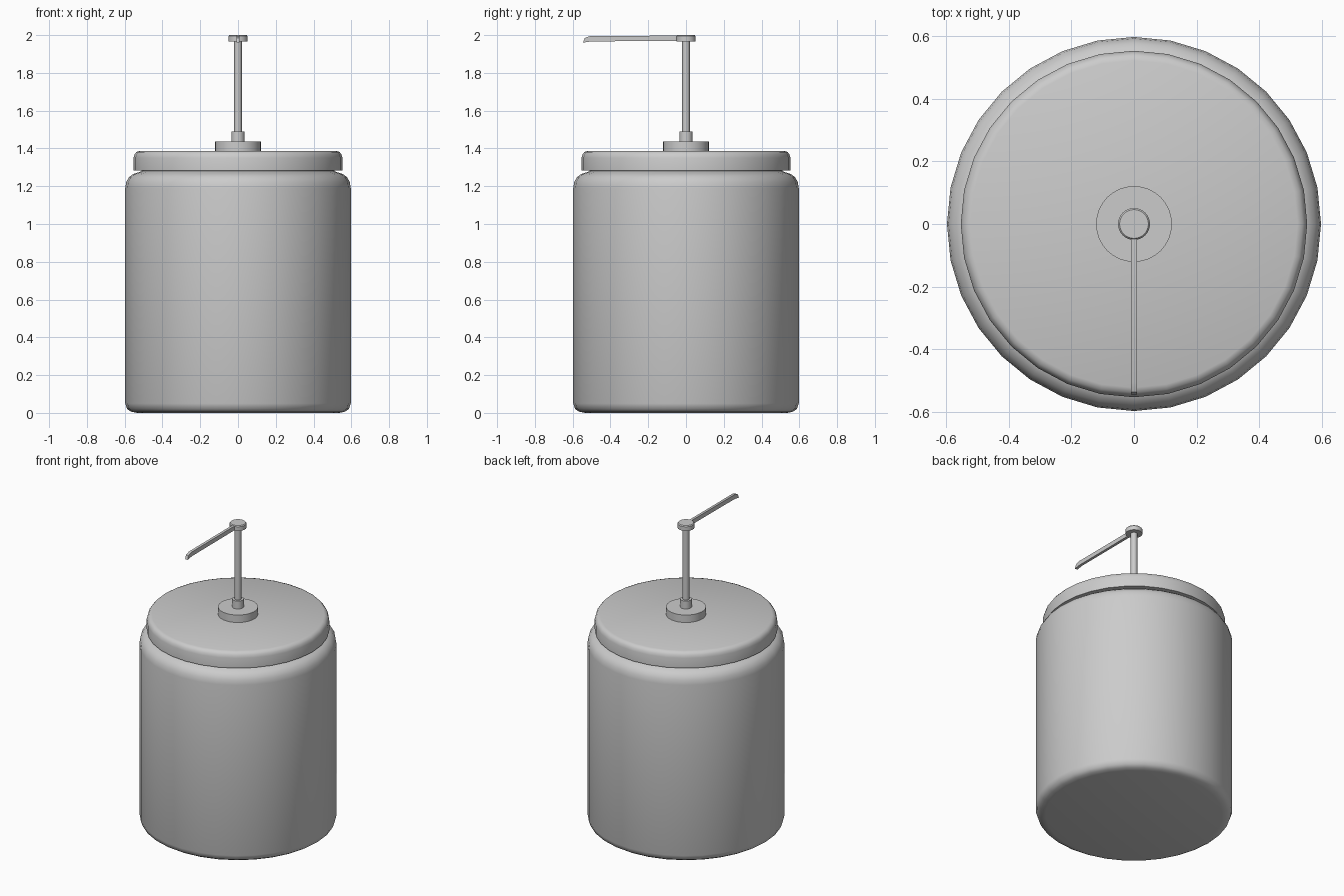
import bpy, bmesh, math

if "Cube" in bpy.data.objects:
    bpy.data.objects.remove(bpy.data.objects["Cube"])


def lathe(name, profile, sides=32, angle=35):
    """Revolve (radius, z) points around z and cap both ends."""
    bm = bmesh.new()
    rings = []
    for r, z in profile:
        rings.append([bm.verts.new((r * math.cos(2 * math.pi * i / sides),
                                    r * math.sin(2 * math.pi * i / sides), z))
                      for i in range(sides)])
    for a, b in zip(rings, rings[1:]):
        for i in range(sides):
            j = (i + 1) % sides
            bm.faces.new((a[i], a[j], b[j], b[i]))
    bm.faces.new(rings[0][::-1])
    bm.faces.new(rings[-1])
    return finish(name, bm, angle)


def finish(name, bm, angle):
    bmesh.ops.recalc_face_normals(bm, faces=bm.faces)
    mesh = bpy.data.meshes.new(name)
    bm.to_mesh(mesh)
    bm.free()
    ob = bpy.data.objects.new(name, mesh)
    bpy.context.collection.objects.link(ob)
    bpy.context.view_layer.objects.active = ob
    ob.select_set(True)
    bpy.ops.object.shade_smooth_by_angle(angle=math.radians(angle))
    ob.select_set(False)
    return ob


# Jar with rounded base, shoulder and short neck
lathe("jar_body", [(0.535, 0.0), (0.565, 0.006), (0.587, 0.02), (0.597, 0.05),
                   (0.597, 1.19), (0.592, 1.222), (0.577, 1.248), (0.555, 1.265),
                   (0.525, 1.274), (0.512, 1.28), (0.512, 1.30)], angle=50)

# Lid with rounded top edge
lathe("lid", [(0.553, 1.283), (0.553, 1.35), (0.548, 1.368),
              (0.538, 1.381), (0.522, 1.387)])

# Pump collar, sleeve, stem and head
lathe("pump_collar", [(0.121, 1.38), (0.121, 1.437)])
lathe("pump_sleeve", [(0.035, 1.43), (0.035, 1.49)])
lathe("pump_stem", [(0.02, 1.48), (0.02, 1.97)])
lathe("pump_head", [(0.051, 1.966), (0.051, 1.994), (0.046, 2.0)])

# Nozzle: narrow spout with a drooping, slanted tip
bm = bmesh.new()
side = [(0.0, 1.969), (-0.50, 1.967), (-0.545, 1.960), (-0.536, 1.985),
        (-0.505, 1.996), (0.0, 1.997)]
face = bm.faces.new([bm.verts.new((-0.009, y, z)) for y, z in side])
ext = bmesh.ops.extrude_face_region(bm, geom=[face])
bmesh.ops.translate(bm, vec=(0.018, 0, 0),
                    verts=[v for v in ext["geom"] if isinstance(v, bmesh.types.BMVert)])
finish("nozzle", bm, 30)
